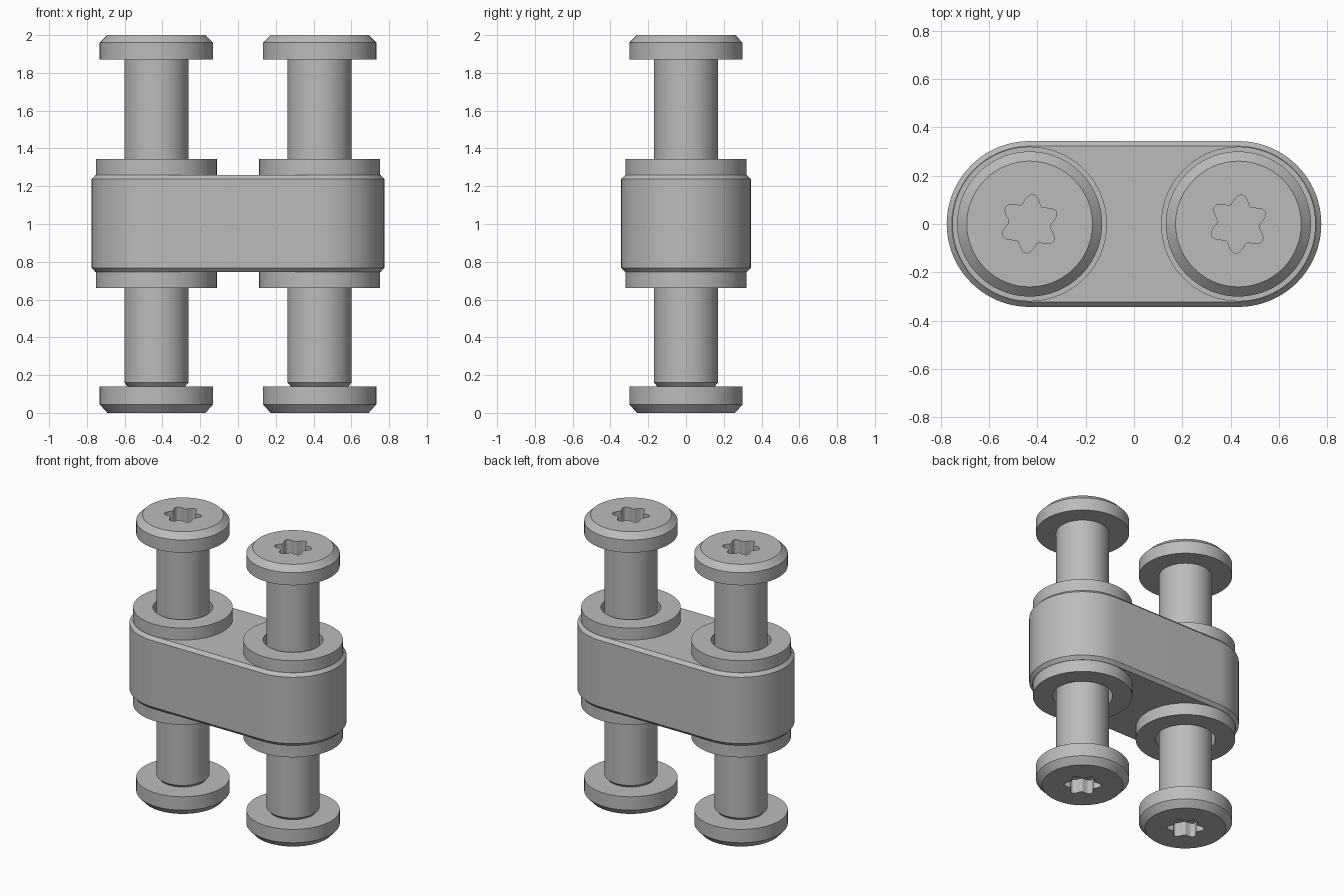
import bpy
import bmesh
from math import sin, cos, pi, radians

# Remove the default cube only
if "Cube" in bpy.data.objects:
    bpy.data.objects.remove(bpy.data.objects["Cube"], do_unlink=True)

SEG = 96
PIN_X = 0.432

steel = bpy.data.materials.new("light_grey_steel")
steel.use_nodes = True
grey = (0.5, 0.5, 0.5, 1.0)
steel.diffuse_color = grey
steel.node_tree.nodes["Principled BSDF"].inputs["Base Color"].default_value = grey


def circle(r):
    return [(r * cos(2 * pi * i / SEG), r * sin(2 * pi * i / SEG)) for i in range(SEG)]


def star(r, wave):
    """Six-lobed socket outline."""
    pts = []
    for i in range(SEG):
        a = 2 * pi * i / SEG
        rr = r + wave * cos(6 * (a - radians(84)))
        pts.append((rr * cos(a), rr * sin(a)))
    return pts


def stadium(r):
    """Two half circles joined by straight sides."""
    half = SEG // 2
    pts = []
    for side in (1, -1):
        for i in range(half + 1):
            a = -pi / 2 + pi * i / half
            pts.append((side * (PIN_X + r * cos(a)), side * r * sin(a)))
    return pts


def loft(name, rings, x=0.0, closed=False):
    """Skin a stack of (outline, z) rings; closed joins last to first, else both ends are capped."""
    bm = bmesh.new()
    loops = [[bm.verts.new((px, py, z)) for px, py in outline] for outline, z in rings]
    pairs = list(zip(loops, loops[1:]))
    if closed:
        pairs.append((loops[-1], loops[0]))
    else:
        bm.faces.new(loops[0])
        bm.faces.new(loops[-1])
    for lo, hi in pairs:
        n = len(lo)
        for i in range(n):
            j = (i + 1) % n
            bm.faces.new((lo[i], lo[j], hi[j], hi[i]))
    bmesh.ops.recalc_face_normals(bm, faces=bm.faces)
    mesh = bpy.data.meshes.new(name)
    bm.to_mesh(mesh)
    bm.free()
    mesh.materials.append(steel)
    obj = bpy.data.objects.new(name, mesh)
    obj.location.x = x
    bpy.context.collection.objects.link(obj)
    return obj


def smooth(obj):
    bpy.ops.object.select_all(action='DESELECT')
    obj.select_set(True)
    bpy.context.view_layer.objects.active = obj
    bpy.ops.object.shade_smooth_by_angle(angle=radians(30))


# Link block with chamfered rims
block = loft("link_block", [
    (stadium(0.322), 0.745), (stadium(0.343), 0.768),
    (stadium(0.343), 1.238), (stadium(0.322), 1.26)])

# Bore the block for the bushings
for x in (-PIN_X, PIN_X):
    cutter = loft("bore_cutter", [(circle(0.26), 0.5), (circle(0.26), 1.5)], x)
    cutter.hide_render = True
    mod = block.modifiers.new("bore", 'BOOLEAN')
    mod.operation = 'DIFFERENCE'
    mod.solver = 'EXACT'
    mod.object = cutter
    bpy.context.view_layer.objects.active = block
    bpy.ops.object.modifier_apply(modifier=mod.name)
    bpy.data.objects.remove(cutter, do_unlink=True)
smooth(block)

for side, x in (("right", -PIN_X), ("left", PIN_X)):
    # Flanged bushing through the block
    profile = [(0.192, 0.66), (0.32, 0.66), (0.32, 0.745), (0.26, 0.745),
               (0.26, 1.26), (0.32, 1.26), (0.32, 1.345), (0.192, 1.345)]
    smooth(loft(side + "_bushing", [(circle(r), z) for r, z in profile], x, closed=True))

    # Upper pin: shaft, chamfered head and socket
    profile = [(0.17, 1.0), (0.17, 1.87), (0.30, 1.87), (0.30, 1.96), (0.26, 2.0)]
    smooth(loft(side + "_upper_pin", [(circle(r), z) for r, z in profile]
                + [(star(0.103, 0.018), 2.0), (star(0.103, 0.018), 1.9)], x))

    # Lower pin: the same with a relief where shaft meets head
    profile = [(0.17, 1.0), (0.17, 0.16), (0.152, 0.14), (0.30, 0.14),
               (0.30, 0.045), (0.26, 0.0)]
    smooth(loft(side + "_lower_pin", [(circle(r), z) for r, z in profile]
                + [(star(0.103, 0.018), 0.0), (star(0.103, 0.018), 0.1)], x))
